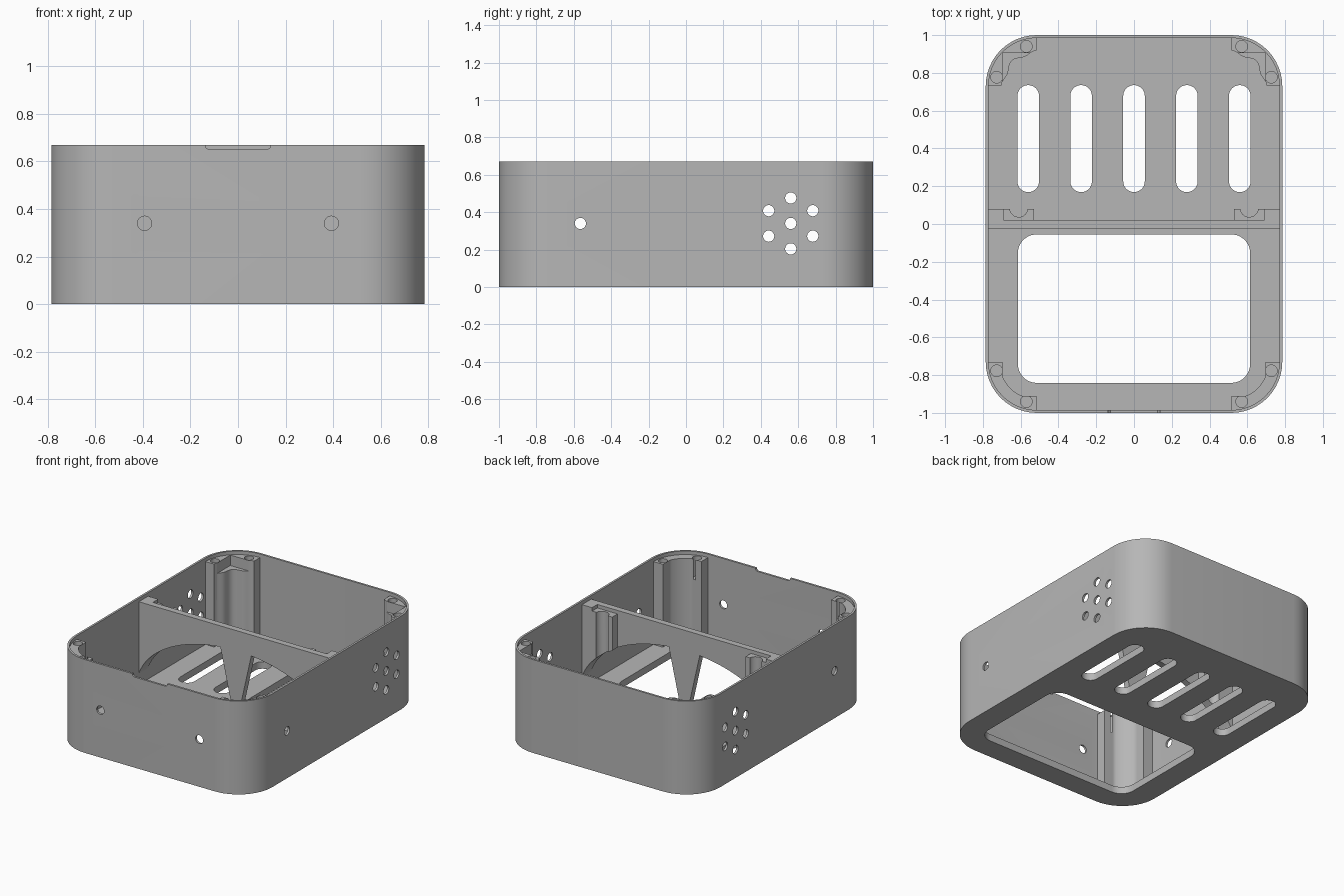
import bpy, bmesh
from math import sin, cos, pi, radians

cube = bpy.data.objects.get("Cube")
if cube:
    bpy.data.objects.remove(cube, do_unlink=True)

grey = bpy.data.materials.new("plain_grey")
grey.use_nodes = True
grey.diffuse_color = (0.47, 0.47, 0.47, 1)
grey.node_tree.nodes["Principled BSDF"].inputs["Base Color"].default_value = grey.diffuse_color

HX, HY, HZ, R = 0.785, 1.0, 0.67, 0.27   # outer half sizes, height, corner radius
WALL, FLOOR, RIM = 0.015, 0.05, 0.645
MID_Z = 0.34


def prism(name, pts, lo, hi, axis="z"):
    """Extrude a 2D outline between lo and hi along an axis."""
    place = {"z": lambda a, b, t: (a, b, t),
             "y": lambda a, b, t: (a, t, b),
             "x": lambda a, b, t: (t, a, b)}[axis]
    bm = bmesh.new()
    low = [bm.verts.new(place(a, b, lo)) for a, b in pts]
    high = [bm.verts.new(place(a, b, hi)) for a, b in pts]
    bm.faces.new(low)
    bm.faces.new(high)
    for i in range(len(pts)):
        j = (i + 1) % len(pts)
        bm.faces.new((low[i], low[j], high[j], high[i]))
    bmesh.ops.recalc_face_normals(bm, faces=bm.faces)
    mesh = bpy.data.meshes.new(name)
    bm.to_mesh(mesh)
    bm.free()
    mesh.materials.append(grey)
    obj = bpy.data.objects.new(name, mesh)
    bpy.context.collection.objects.link(obj)
    return obj


def round_rect(hx, hy, r, cx=0, cy=0, steps=12):
    pts = []
    for q, (sx, sy) in enumerate(((1, 1), (-1, 1), (-1, -1), (1, -1))):
        for i in range(steps + 1):
            t = pi / 2 * (q + i / steps)
            pts.append((cx + sx * (hx - r) + r * cos(t), cy + sy * (hy - r) + r * sin(t)))
    return pts


def circle(cx, cy, r, n=24):
    return [(cx + r * cos(2 * pi * i / n), cy + r * sin(2 * pi * i / n)) for i in range(n)]


def rect(x0, y0, x1, y1):
    return [(x0, y0), (x1, y0), (x1, y1), (x0, y1)]


def cut(obj, cutters):
    """Subtract each cutter, bake the result and drop the cutters."""
    for c in cutters:
        c.hide_render = True
        mod = obj.modifiers.new("cut", "BOOLEAN")
        mod.operation, mod.solver, mod.object = "DIFFERENCE", "EXACT", c
    bpy.context.view_layer.update()
    deps = bpy.context.evaluated_depsgraph_get()
    mesh = bpy.data.meshes.new_from_object(obj.evaluated_get(deps))
    obj.modifiers.clear()
    obj.data = mesh
    for c in cutters:
        bpy.data.objects.remove(c, do_unlink=True)


parts = []

# Case: rounded tray with floor openings and wall holes
case = prism("case_shell", round_rect(HX, HY, R), 0, HZ)
cutters = [
    prism("cavity", round_rect(HX - WALL, HY - WALL, R - WALL), FLOOR, 1),
    prism("floor_window", round_rect(0.615, 0.393, 0.1, 0, -0.448), -0.1, 0.2),
    prism("rim_notch", [(-0.14, 0.7), (-0.137, 0.66), (-0.125, 0.65),
                        (0.125, 0.65), (0.137, 0.66), (0.14, 0.7)], -1.1, -0.9, "y"),
]
for i in range(-2, 3):
    slot = round_rect(0.057, 0.283, 0.0565, i * 0.28, 0.452)
    cutters.append(prism("vent_slot", slot, -0.1, 0.2))
for x in (-0.393, 0.393):
    cutters.append(prism("front_hole", circle(x, MID_Z, 0.03), -1.1, -0.9, "y"))
vents = [(-0.565, MID_Z), (0.56, MID_Z)]
vents += [(0.56 + 0.136 * sin(k * pi / 3), MID_Z + 0.136 * cos(k * pi / 3)) for k in range(6)]
for y, z in vents:
    cutters.append(prism("side_hole", circle(y, z, 0.03), -1, 1, "x"))
cut(case, cutters)
parts.append(case)


# Arched openings either side of a tapering centre strut
def arch_cutters():
    out = []
    for s in (-1, 1):
        pts = [(0.02 * s, 0.04)]
        for i in range(25):
            t = radians(81 * i / 24)
            pts.append((s * 0.785 * cos(t), 0.04 + 0.46 * sin(t)))
        out.append(prism("arch", pts, -0.2, 0.3, "y"))
    return out


divider = prism("divider_wall", rect(-0.778, -0.025, 0.778, 0.02), 0.03, RIM)
cut(divider, arch_cutters())
parts.append(divider)

# Divider end tabs and grooved screw posts
for s, side in ((1, "left"), (-1, "right")):
    tab = prism(side + "_divider_tab", rect(s * 0.69, 0.015, s * 0.778, 0.08), 0.06, RIM)
    post = prism(side + "_divider_post", rect(s * 0.53, 0.015, s * 0.692, 0.0795), 0.06, 0.62)
    cut(tab, arch_cutters())
    cut(post, arch_cutters() + [prism("groove", circle(s * 0.61, 0.085, 0.048), 0, 1)])
    parts += [tab, post]


# Corner posts following the inside of the rounded corners
def front_radius(t):
    return min(0.197, 0.18 / max(cos(t), sin(t)))


def back_radius(t):
    return 0.178 + 0.01 * cos(8 * t)


for sx, side in ((1, "left"), (-1, "right")):
    for sy, end, radius in ((-1, "front", front_radius), (1, "back", back_radius)):
        cx, cy = HX - R, HY - R
        angles = [pi / 2 * i / 32 for i in range(33)]
        ring = [(0.262, t) for t in angles] + [(radius(t), t) for t in reversed(angles)]
        outline = [(sx * (cx + r * cos(t)), sy * (cy + r * sin(t))) for r, t in ring]
        post = prism(f"{end}_{side}_corner_post", outline, 0.03, RIM)
        holes = [prism("screw_hole", circle(sx * x, sy * y, 0.031), 0.5, 0.8)
                 for x, y in ((0.57, 0.94), (0.727, 0.777))]
        if sy > 0:
            holes.append(prism("pocket", rect(sx * 0.3, 0.5, sx * 0.695, 0.905), 0.57, 0.8))
        cut(post, holes)
        parts.append(post)

# Smooth the curved walls while keeping hard edges
bpy.ops.object.select_all(action="DESELECT")
for p in parts:
    p.select_set(True)
bpy.context.view_layer.objects.active = case
bpy.ops.object.shade_smooth_by_angle(angle=radians(30))
